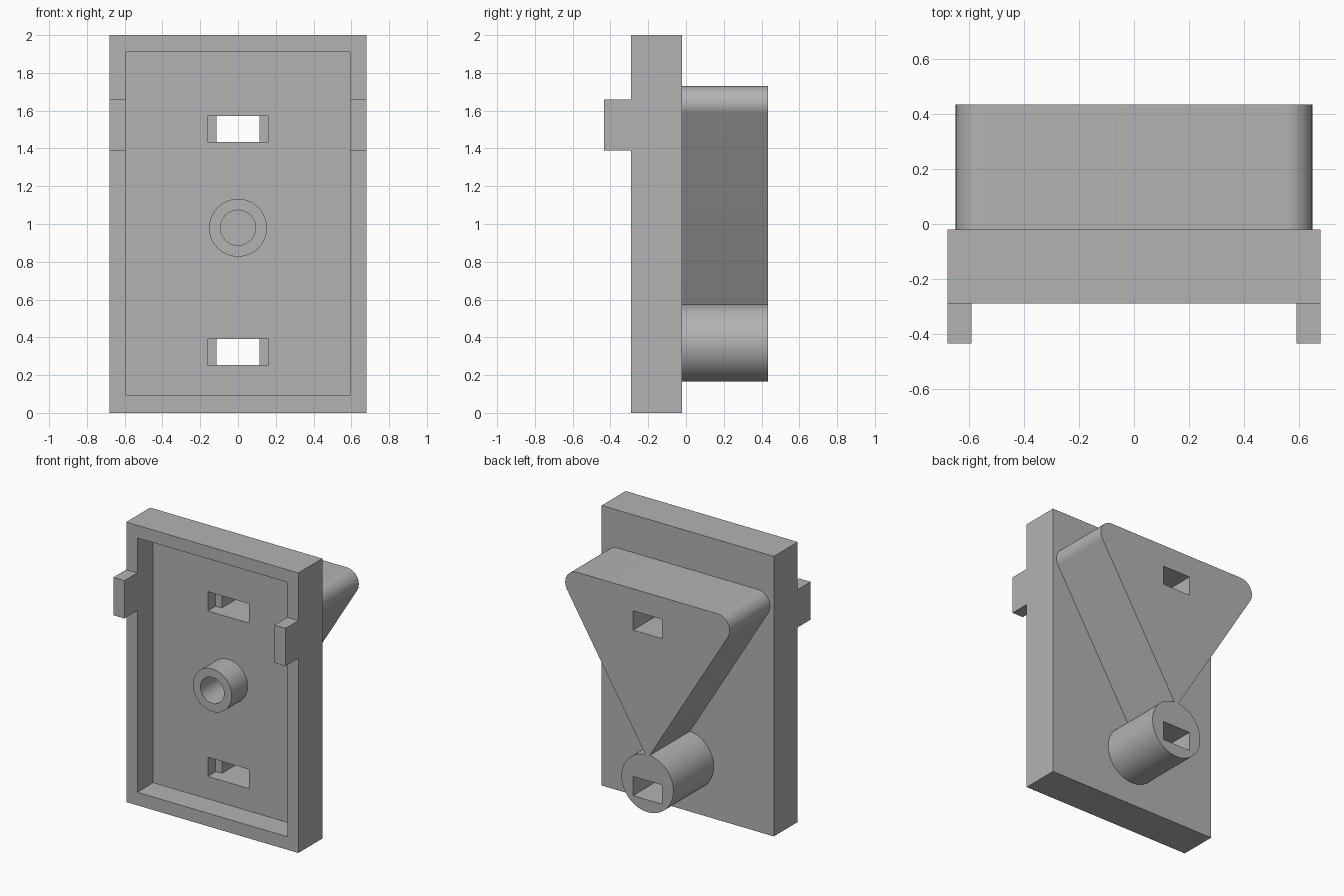
import bpy
import bmesh
import math
from mathutils import Vector

if "Cube" in bpy.data.objects:
    bpy.data.objects.remove(bpy.data.objects["Cube"], do_unlink=True)

grey = bpy.data.materials.new("plain grey")
grey.use_nodes = True
grey.diffuse_color = (0.45, 0.45, 0.45, 1)
grey.node_tree.nodes["Principled BSDF"].inputs["Base Color"].default_value = grey.diffuse_color

FRONT, FLOOR, BACK, REAR = -0.29, -0.11, -0.02, 0.435
BOSS_Z, KNOB_Z = 0.98, 0.37


def prism(name, outline, y0, y1):
    """Extrude an (x, z) outline from y0 to y1."""
    bm = bmesh.new()
    face = bm.faces.new([bm.verts.new((x, y0, z)) for x, z in outline])
    side = bmesh.ops.extrude_face_region(bm, geom=[face])["geom"]
    verts = [v for v in side if isinstance(v, bmesh.types.BMVert)]
    bmesh.ops.translate(bm, verts=verts, vec=Vector((0, y1 - y0, 0)))
    bmesh.ops.recalc_face_normals(bm, faces=bm.faces)
    mesh = bpy.data.meshes.new(name)
    bm.to_mesh(mesh)
    bm.free()
    mesh.materials.append(grey)
    obj = bpy.data.objects.new(name, mesh)
    bpy.context.collection.objects.link(obj)
    return obj


def box(name, x0, x1, z0, z1, y0, y1):
    return prism(name, [(x0, z0), (x1, z0), (x1, z1), (x0, z1)], y0, y1)


def arc(cx, cz, r, a0, a1, n):
    angles = [math.radians(a0 + (a1 - a0) * i / n) for i in range(n + 1)]
    return [(cx + r * math.cos(a), cz + r * math.sin(a)) for a in angles]


def cylinder(name, z, r, y0, y1):
    return prism(name, arc(0, z, r, 0, 360, 64)[:-1], y0, y1)


def combine(obj, tool, operation):
    """Apply a boolean and discard the tool."""
    bpy.context.view_layer.objects.active = obj
    mod = obj.modifiers.new("cut", 'BOOLEAN')
    mod.operation = operation
    mod.solver = 'EXACT'
    mod.object = tool
    bpy.ops.object.modifier_apply(modifier=mod.name)
    bpy.data.objects.remove(tool, do_unlink=True)


# Tray-shaped plate
plate = box("plate", -0.68, 0.68, 0, 2, FRONT, BACK)
combine(plate, box("recess", -0.593, 0.593, 0.093, 1.91, FRONT - 0.1, FLOOR), 'DIFFERENCE')

# Hollow boss in the middle of the tray
boss = cylinder("boss", BOSS_Z, 0.153, FRONT, FLOOR)

# Rear wedge with rounded upper corners, joined to a round knob
right = arc(0.555, 1.635, 0.095, -31.6, 90, 20)
left = [(-x, z) for x, z in reversed(right)]
wedge = prism("rear_wedge", [(0, 0.546)] + right + left, BACK, REAR)
combine(wedge, cylinder("knob", KNOB_Z, 0.205, BACK, REAR), 'UNION')

# Blind bore through the boss into the wedge
for part in (plate, boss, wedge):
    combine(part, cylinder("bore", BOSS_Z, 0.093, FRONT - 0.1, 0.1), 'DIFFERENCE')

# Stepped slots: wide in the plate, narrow in the wedge
for z0, z1 in ((0.253, 0.39), (1.435, 1.573)):
    combine(plate, box("wide_slot", -0.162, 0.162, z0, z1, -0.2, 0.1), 'DIFFERENCE')
    combine(wedge, box("narrow_slot", -0.113, 0.113, z0, z1, -0.1, 0.6), 'DIFFERENCE')

# Side tabs
tabs = [box(name, min(s * 0.593, s * 0.68), max(s * 0.593, s * 0.68), 1.39, 1.66, -0.435, FRONT)
        for name, s in (("left_tab", 1), ("right_tab", -1))]

# Smooth only the round surfaces
for part in [plate, boss, wedge] + tabs:
    bpy.ops.object.select_all(action='DESELECT')
    part.select_set(True)
    bpy.context.view_layer.objects.active = part
    bpy.ops.object.shade_smooth_by_angle(angle=math.radians(25))
